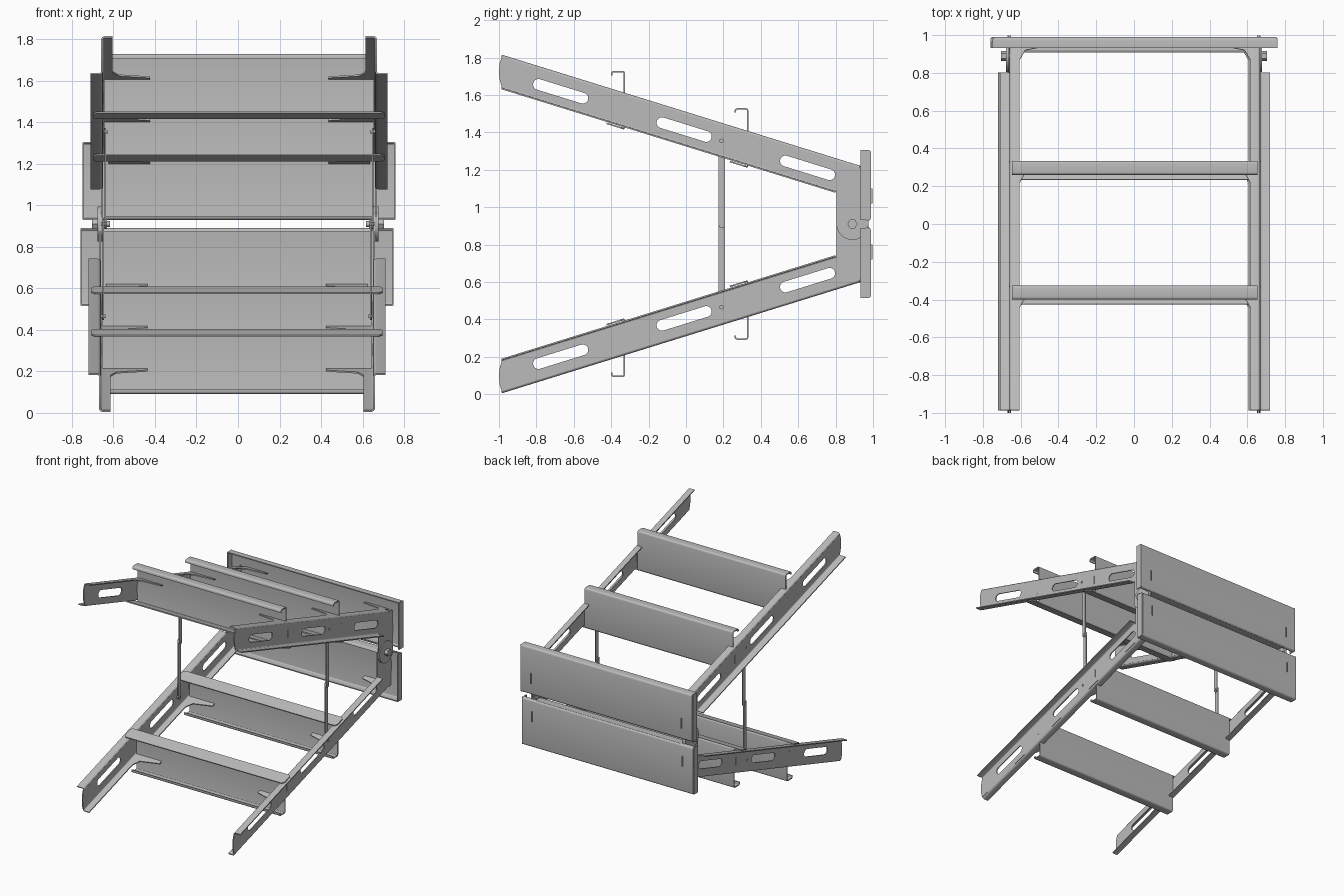
import bpy, bmesh, math
from mathutils import Matrix, Vector

if "Cube" in bpy.data.objects:
    bpy.data.objects.remove(bpy.data.objects["Cube"])

steel = bpy.data.materials.new("grey_steel")
steel.use_nodes = True
steel.diffuse_color = (0.5, 0.5, 0.5, 1)
steel.node_tree.nodes["Principled BSDF"].inputs["Base Color"].default_value = (0.5, 0.5, 0.5, 1)

MID = 0.91        # height of the hinge
SHIFT = -0.005    # the halves sit slightly off centre so they interleave
SLOPE = 0.31
T = 0.008
FRONT = -0.985
parts = []


def outer_edge(y):
    return 0.005 + SLOPE * (y - FRONT)


def inner_edge(y):
    return outer_edge(y) + 0.185


def register(name, data):
    ob = bpy.data.objects.new(name, data)
    bpy.context.scene.collection.objects.link(ob)
    data.materials.append(steel)
    parts.append(ob)
    return ob


def thicken(ob):
    mod = ob.modifiers.new("thickness", "SOLIDIFY")
    mod.thickness = T
    mod.offset = 0


def sheet(name, path, sweep, bend=0.012):
    """Bent sheet metal: a 3D path swept along a vector, with rounded bends."""
    bm = bmesh.new()
    sweep = Vector(sweep)
    a = [bm.verts.new(p) for p in path]
    b = [bm.verts.new(Vector(p) + sweep) for p in path]
    for i in range(len(path) - 1):
        bm.faces.new((a[i], a[i + 1], b[i + 1], b[i]))
    folds = [e for e in bm.edges if len(e.link_faces) == 2]
    if folds:
        bmesh.ops.bevel(bm, geom=folds, offset=bend, segments=4, profile=0.5,
                        affect='EDGES', clamp_overlap=True)
    me = bpy.data.meshes.new(name)
    bm.to_mesh(me)
    bm.free()
    thicken(register(name, me))


def patch(name, points):
    """Flat sheet cut to an outline."""
    me = bpy.data.meshes.new(name)
    me.from_pydata(points, [], [range(len(points))])
    thicken(register(name, me))


def plate(name, loops, x, t=T):
    """Flat side plate: (y, z) outline followed by hole outlines."""
    cu = bpy.data.curves.new(name, 'CURVE')
    cu.dimensions = '2D'
    cu.fill_mode = 'BOTH'
    cu.extrude = t / 2
    for loop in loops:
        sp = cu.splines.new('POLY')
        sp.points.add(len(loop) - 1)
        for p, (u, v) in zip(sp.points, loop):
            p.co = (u, v, 0, 1)
        sp.use_cyclic_u = True
    ob = register(name, cu)
    ob.matrix_world = Matrix(((0, 0, 1, x), (1, 0, 0, 0), (0, 1, 0, 0), (0, 0, 0, 1)))


def arc(y, z, r, start, end, n=16):
    angles = [start + (end - start) * i / n for i in range(n + 1)]
    return [(y + r * math.cos(a), z + r * math.sin(a)) for a in angles]


def circle(y, z, r, n=24):
    return arc(y, z, r, 0, 2 * math.pi * (n - 1) / n, n - 1)


def capsule(y, z, half, r, tilt):
    dy, dz = half * math.cos(tilt), half * math.sin(tilt)
    q = math.pi / 2
    return (arc(y + dy, z + dz, r, tilt - q, tilt + q)
            + arc(y - dy, z - dz, r, tilt + q, tilt + 3 * q))


# One half of the frame, side by side parts first
tilt = math.atan(SLOPE)
for s, side in ((1, "left"), (-1, "right")):
    xw = s * 0.66 + SHIFT

    # Rail web with long slots, running back to the rounded hinge ear
    web = [(FRONT, outer_edge(FRONT) + 0.012), (0.93, outer_edge(0.93) + 0.012),
           (0.975, outer_edge(0.93) + 0.012)]
    web += arc(0.89, MID, 0.085, 0, math.pi)
    web += [(0.805, inner_edge(0.805) - 0.012), (FRONT, inner_edge(FRONT) - 0.012),
            (-0.996, 0.14), (-1.0, 0.10), (-0.996, 0.05)]
    slots = [capsule(y, outer_edge(y) + 0.098, 0.124, 0.029, tilt)
             for y in (-0.67, -0.01, 0.65)]
    plate(side + "_rail_web", [web] + slots + [circle(0.19, 0.465, 0.009)], xw)

    # Rail flanges: one folded inward, one folded outward
    for label, edge, out, end, up in (("inward", outer_edge, -0.05, 0.93, 0.022),
                                      ("outward", inner_edge, 0.055, 0.8, -0.022)):
        z = edge(FRONT) + math.copysign(T / 2, up)
        sheet(f"{side}_rail_{label}_flange",
              [(xw, FRONT, z + up), (xw, FRONT, z), (xw + s * out, FRONT, z)],
              (0, end - FRONT, SLOPE * (end - FRONT)))

    # Corner gussets on the inward flange beside each step and the back panel
    for label, y in (("front_step", -0.33), ("rear_step", 0.33), ("back_panel", 0.98)):
        shape = ((0.63, 0), (0.43, 0), (0.43, 0.03), (0.58, 0.06), (0.61, 0.11), (0.63, 0.11))
        patch(f"{side}_{label}_gusset",
              [(s * x + SHIFT, y - d, outer_edge(y - d) + T / 2) for x, d in shape])

    # Step tabs through the web and web tabs through the back panel
    for label, y in (("front", -0.33), ("rear", 0.33)):
        z = outer_edge(y) + 0.095
        plate(f"{side}_{label}_step_tab", [[(y - 0.004, z - 0.032), (y + 0.004, z - 0.032),
              (y + 0.004, z + 0.032), (y - 0.004, z + 0.032)]], xw, 0.014)
    plate(side + "_back_tab", [[(0.97, 0.72), (0.998, 0.72), (0.998, 0.8), (0.97, 0.8)]], xw)

    # Folding stay link and its rivets
    xs = s * 0.644 + SHIFT
    plate(side + "_stay_link", [capsule(0.192, 0.69, 0.225, 0.017, math.pi / 2),
                                circle(0.192, MID, 0.006)], xs)
    plate(side + "_stay_rivet", [circle(0.192, 0.465, 0.008)], xs, 0.02)

    # End lip of the back panel tray
    xe = s * 0.75 + SHIFT
    patch(side + "_back_panel_lip", [(xe, 0.932, 0.517), (xe, 0.985, 0.517),
                                     (xe, 0.985, 0.888), (xe, 0.932, 0.888)])

# Steps: vertical panel with hemmed lip, and a cap flange lying on the rails
for label, y, low in (("front", -0.33, 0.095), ("rear", 0.33, 0.295)):
    top = inner_edge(y) + 0.008
    w = 0.65
    x = SHIFT - w
    sheet(label + "_step", [(x, y - 0.066, low + 0.02), (x, y - 0.066, low), (x, y, low),
                            (x, y, top), (x, y - 0.04, top - 0.04 * SLOPE)], (2 * w, 0, 0), 0.01)
    cap = [(0.685, 0), (0.70, 0.015), (0.70, 0.075), (0.685, 0.095)]
    shape = cap + [(-cx, d) for cx, d in reversed(cap)]
    patch(label + "_step_cap", [(cx + SHIFT, y - d, top - d * SLOPE) for cx, d in shape])

# Back panel tray with a deeper lip between the rails at the hinge side
x = SHIFT - 0.75
sheet("back_panel", [(x, 0.932, 0.519), (x, 0.986, 0.519), (x, 0.986, 0.886), (x, 0.965, 0.886)],
      (1.5, 0, 0))
x = SHIFT - 0.64
sheet("back_panel_inner_lip", [(x, 0.98, 0.886), (x, 0.912, 0.886), (x, 0.912, 0.872)], (1.28, 0, 0))

# Make real meshes, then turn a copy over about the hinge for the other half
bpy.ops.object.select_all(action='DESELECT')
for ob in parts:
    ob.select_set(True)
bpy.context.view_layer.objects.active = parts[0]
bpy.ops.object.convert(target='MESH')
flip = (Matrix.Translation((0, 0, MID)) @ Matrix.Rotation(math.pi, 4, 'Y')
        @ Matrix.Translation((0, 0, -MID)))
for ob in list(parts):
    twin = ob.copy()
    bpy.context.scene.collection.objects.link(twin)
    twin.matrix_world = flip @ ob.matrix_world
    twin.name = "upper_" + ob.name
    ob.name = "lower_" + ob.name

# Hinge hardware: washer, bolt head and nut on each side
hardware = len(parts)
for s, side in ((1, "left"), (-1, "right")):
    plate(side + "_hinge_disc", [circle(0.89, MID, 0.085, 40)], s * 0.673, 0.008)
    plate(side + "_hinge_bolt_head", [circle(0.89, MID, 0.027, 6)], s * 0.69, 0.028)
    plate(side + "_hinge_bolt", [circle(0.89, MID, 0.014)], s * 0.66, 0.085)
    plate(side + "_hinge_nut", [circle(0.89, MID, 0.027, 6)], s * 0.641, 0.018)
    plate(side + "_stay_joint", [circle(0.192, MID, 0.009)], s * 0.644, 0.026)
bpy.ops.object.select_all(action='DESELECT')
for ob in parts[hardware:]:
    ob.select_set(True)
bpy.context.view_layer.objects.active = parts[hardware]
bpy.ops.object.convert(target='MESH')

for ob in parts:
    ob.select_set(True)
bpy.ops.object.shade_smooth_by_angle(angle=math.radians(35))
